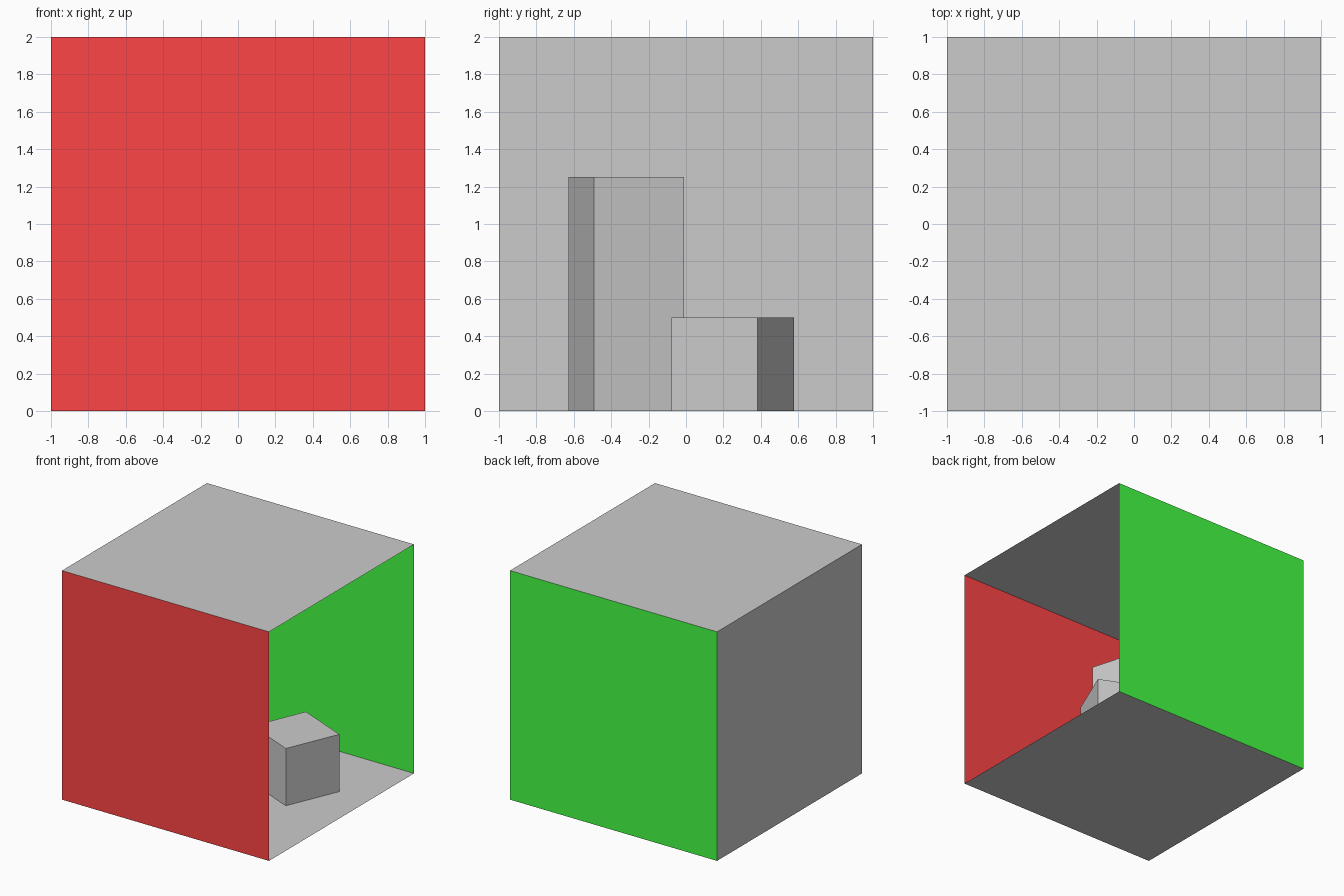
import bpy
from math import radians, pi

if "Cube" in bpy.data.objects:
    bpy.data.objects.remove(bpy.data.objects["Cube"])


def paint(obj, name, rgb):
    mat = bpy.data.materials.new(name)
    mat.diffuse_color = (*rgb, 1)
    mat.use_nodes = True
    mat.node_tree.nodes["Principled BSDF"].inputs["Base Color"].default_value = mat.diffuse_color
    obj.data.materials.append(mat)


def panel(name, loc, rot=(0, 0, 0)):
    # Thin 2 x 2 sheet
    bpy.ops.mesh.primitive_plane_add(size=2, location=loc, rotation=rot)
    obj = bpy.context.object
    obj.name = name
    return obj


def block(name, x, y, height, angle):
    # Square block, 0.5 wide, standing on the floor
    bpy.ops.mesh.primitive_cube_add(size=1, location=(x, y, height / 2),
                                    rotation=(0, 0, radians(angle)))
    obj = bpy.context.object
    obj.name = name
    obj.scale = (0.5, 0.5, height)


# Room shell, open towards +x, normals facing inwards
panel("floor", (0, 0, 0))
panel("ceiling", (0, 0, 2), (pi, 0, 0))
panel("back_wall", (-1, 0, 1), (0, pi / 2, 0))
paint(panel("red_wall", (0, -1, 1), (-pi / 2, 0, 0)), "red", (1, 0.06, 0.06))
paint(panel("green_wall", (0, 1, 1), (pi / 2, 0, 0)), "green", (0.06, 1, 0.06))

# Two blocks inside the room
block("tall_block", -0.273, -0.32, 1.25, 16)
block("short_block", 0.384, 0.25, 0.5, -23)
